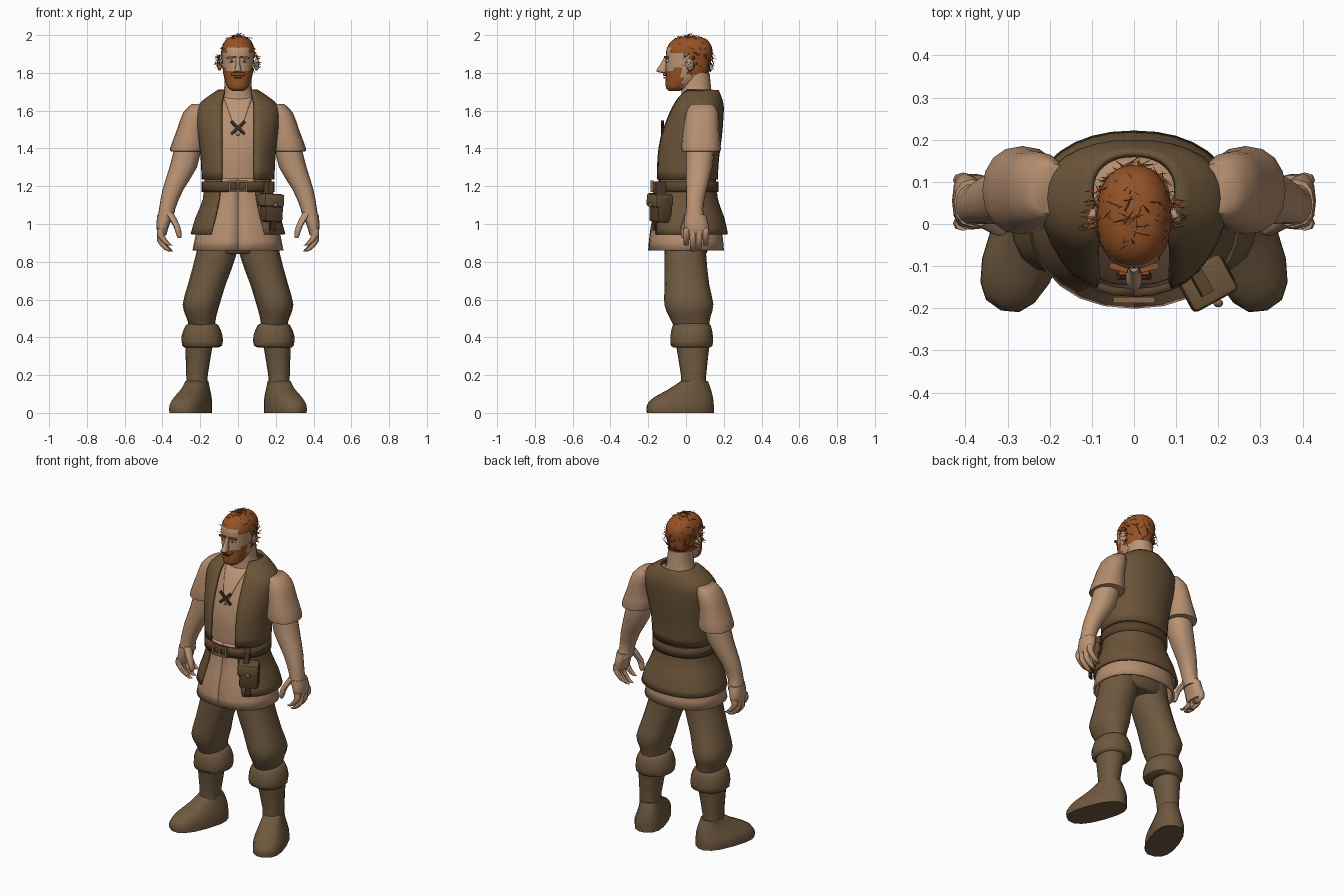
import bpy, bmesh, math, random
from mathutils import Vector, Matrix

cube = bpy.data.objects.get("Cube")
if cube:
    bpy.data.objects.remove(cube)
random.seed(4)


def material(name, *rgb):
    mat = bpy.data.materials.new(name)
    mat.use_nodes = True
    mat.diffuse_color = (*rgb, 1)
    mat.node_tree.nodes["Principled BSDF"].inputs["Base Color"].default_value = (*rgb, 1)
    return mat


cloth = material("brown cloth", .15, .09, .04)
trousers = material("trouser brown", .16, .1, .05)
leather = material("dark leather", .1, .055, .025)
linen = material("tan linen", .46, .27, .16)
skin = material("skin", .5, .3, .18)
hair = material("red hair", .3, .085, .02)
metal = material("dull brass", .25, .14, .07)
dark = material("dark lines", .05, .025, .015)
white = material("eye white", .6, .55, .5)


def finish(name, bm, mats, angle=50):
    bmesh.ops.recalc_face_normals(bm, faces=bm.faces)
    mesh = bpy.data.meshes.new(name)
    bm.to_mesh(mesh)
    bm.free()
    for mat in mats:
        mesh.materials.append(mat)
    obj = bpy.data.objects.new(name, mesh)
    bpy.context.collection.objects.link(obj)
    bpy.ops.object.select_all(action='DESELECT')
    obj.select_set(True)
    bpy.context.view_layer.objects.active = obj
    bpy.ops.object.shade_smooth_by_angle(angle=math.radians(angle))
    return obj


def resample(rings, steps):
    """Smooth curve through the given ring values."""
    rings = [Vector(r) for r in rings]
    out = []
    for i in range(len(rings) - 1):
        a, b = rings[i], rings[i + 1]
        before, after = rings[max(i - 1, 0)], rings[min(i + 2, len(rings) - 1)]
        for k in range(steps):
            t = k / steps
            m0, m1 = (b - before) / 2, (after - a) / 2
            out.append(a + m0 * t + (b - a) * 3 * t * t - (m0 * 2 + m1) * t * t
                       + (m0 + m1 + (a - b) * 2) * t ** 3)
    return out + [rings[-1]]


def loft(name, rings, *mats, side=1, n=16, steps=2, power=.9, turn=0, rule=None, arc=None, thick=.012):
    """Stack of level rings (x, y, z, half width, half depth[, half opening])."""
    bm = bmesh.new()
    rows = []
    for ring in resample(rings, steps):
        x, y, z, rx, ry = ring[:5]
        edge = math.asin(min(1, max(0, ring[5]) / rx) ** (1 / power)) if arc else 0
        start, end = {"back": (edge, math.tau - edge), "front": (-edge, edge), None: (0, math.tau)}[arc]
        row = []
        for i in range(n + bool(arc)):
            t = start + (end - start) * i / n
            s, c = math.sin(t), -math.cos(t)
            p = Vector((math.copysign(abs(s) ** power, s) * rx, math.copysign(abs(c) ** power, c) * ry, 0))
            p = Matrix.Rotation(turn, 3, 'Z') @ p + Vector((x, y, z))
            row.append(bm.verts.new((p.x * side, p.y, p.z)))
        rows.append(row)
    for low, high in zip(rows, rows[1:]):
        for i in range(n):
            j = (i + 1) % len(low)
            bm.faces.new((low[i], low[j], high[j], high[i]))
    if not arc:
        bm.faces.new(rows[0])
        bm.faces.new(rows[-1])
    if rule:
        for f in bm.faces:
            f.material_index = rule(f.calc_center_median())
    obj = finish(name, bm, mats)
    if arc:
        shell = obj.modifiers.new("thickness", 'SOLIDIFY')
        shell.thickness, shell.offset = thick, 0
    return obj


def box(name, centre, size, mat, spin=(0, 0, 0), bevel=0.0):
    bm = bmesh.new()
    bmesh.ops.create_cube(bm, size=1)
    bmesh.ops.scale(bm, vec=size, verts=bm.verts)
    if bevel:
        bmesh.ops.bevel(bm, geom=bm.edges[:], offset=bevel, segments=2, affect='EDGES', profile=.5)
    for axis, a in zip("XYZ", spin):
        bmesh.ops.rotate(bm, verts=bm.verts, matrix=Matrix.Rotation(a, 3, axis))
    bmesh.ops.translate(bm, vec=centre, verts=bm.verts)
    return finish(name, bm, [mat], 35)


def ball(name, centre, size, mat, spin=0):
    bm = bmesh.new()
    bmesh.ops.create_uvsphere(bm, u_segments=10, v_segments=7, radius=1)
    bmesh.ops.scale(bm, vec=size, verts=bm.verts)
    bmesh.ops.rotate(bm, verts=bm.verts, matrix=Matrix.Rotation(spin, 3, 'Z'))
    bmesh.ops.translate(bm, vec=centre, verts=bm.verts)
    return finish(name, bm, [mat])


# Paired limbs
for side, word in ((1, "left_"), (-1, "right_")):
    loft(word + "boot_foot", [(.25, -.03, 0, .09, .185), (.25, -.03, .04, .09, .185), (.24, -.015, .08, .08, .165),
                              (.225, .02, .125, .065, .115), (.217, .045, .17, .055, .07)],
         trousers, side=side, turn=.36, power=.8)
    loft(word + "boot_shaft", [(.217, .04, .12, .057, .07), (.217, .04, .2, .057, .067), (.205, .035, .38, .075, .092)],
         trousers, side=side)
    loft(word + "boot_cuff", [(.2, .03, .345, .075, .085), (.19, .03, .355, .105, .11), (.19, .03, .41, .108, .112),
                              (.19, .03, .465, .085, .1), (.19, .03, .475, .06, .08)], trousers, side=side)
    loft(word + "trouser_leg", [(.19, .03, .45, .065, .09), (.195, .02, .51, .08, .11), (.195, .015, .575, .098, .13),
                                (.165, .005, .68, .1, .118), (.11, -.005, .86, .108, .11), (.1, 0, 1, .1, .11)],
         trousers, side=side)
    loft(word + "sleeve", [(.27, .08, 1.385, .085, .1), (.265, .08, 1.4, .095, .105), (.25, .08, 1.5, .073, .095),
                           (.225, .085, 1.59, .065, .085), (.2, .085, 1.635, .045, .06)], linen, side=side)
    loft(word + "forearm", [(.385, .05, 1.02, .042, .055), (.375, .045, 1.08, .043, .045), (.345, .055, 1.18, .055, .055),
                            (.29, .07, 1.3, .073, .07), (.265, .075, 1.41, .07, .075)], skin, side=side)
    loft(word + "palm", [(.4, .055, .94, .02, .055), (.4, .055, .98, .032, .066), (.385, .05, 1.05, .042, .056)],
         skin, side=side, n=12)
    for i, finger in enumerate(("index", "middle", "ring", "little")):
        y = .002 + .034 * i
        drop = (.03, 0, .005, .03)[i]
        loft(word + finger + "_finger", [(.35, y, .855 + drop, .01, .009), (.37, y, .862 + drop, .016, .014),
                                         (.41, y, .91 + drop, .019, .016), (.405, y, .98, .02, .018)],
             skin, side=side, n=8)
    loft(word + "thumb", [(.31, -.01, .925, .008, .01), (.312, -.01, .94, .014, .016), (.325, -.008, .99, .018, .02),
                          (.365, .02, 1.06, .022, .025)], skin, side=side, n=8)

# Hips, tunic and chest
loft("hips", [(0, 0, .84, .15, .1), (0, 0, .88, .2, .12), (0, 0, 1.1, .16, .12)], trousers)
loft("tunic_skirt", [(0, 0, .86, .235, .195, 0), (0, 0, .98, .21, .182, 0), (0, 0, 1.12, .17, .15, 0),
                     (0, 0, 1.24, .16, .14, 0)], linen, arc="back", n=24)
torso = [(0, 0, 1.2, .165, .145), (0, .005, 1.35, .172, .15), (0, .022, 1.47, .19, .145), (0, .045, 1.57, .195, .125),
         (0, .065, 1.64, .16, .1), (0, .07, 1.675, .09, .075)]
loft("tunic_chest", torso, linen, n=24, steps=3)
openings = (0, 0, .008, .04, .065, .08)
loft("bare_chest", [(*r[:3], r[3] + .004, r[4] + .004, g) for r, g in zip(torso, openings)][2:],
     skin, arc="front", n=8, thick=.004)
for tilt in (-.75, .75):
    box("chest_lace", (0, -.125, 1.51), (.1, .012, .014), dark, (-.2, tilt, 0))

# Sleeveless vest with open front, and its flared tail
loft("vest", [(0, 0, 1.235, .185, .16, .085), (0, .005, 1.35, .19, .162, .085), (0, .022, 1.46, .203, .16, .085),
              (0, .045, 1.56, .215, .145, .085), (0, .06, 1.62, .208, .132, .085), (0, .068, 1.665, .16, .115, .08),
              (0, .078, 1.705, .1, .088, .07)], cloth, arc="back", n=28, thick=.016)
loft("vest_tail", [(0, .015, .945, .245, .2, .14), (0, .01, 1.03, .22, .187, .12), (0, 0, 1.13, .18, .162, .1),
                   (0, 0, 1.25, .17, .15, .085)], cloth, arc="back", n=28, thick=.014)

# Belt, buckle and pouch
loft("belt", [(0, 0, 1.17, .182, .163, 0), (0, 0, 1.225, .182, .163, 0)], leather, arc="back", n=28, thick=.02)
for z in (1.175, 1.225):
    box("buckle_bar", (0, -.18, z), (.1, .014, .012), metal)
for x in (-.045, 0, .045):
    box("buckle_post", (x, -.18, 1.2), (.012, .014, .05), metal)
pouch_turn = (0, .06, .5)
box("pouch_body", (.175, -.135, 1.08), (.11, .085, .14), leather, pouch_turn, .015)
box("pouch_flap", (.172, -.14, 1.125), (.12, .1, .07), cloth, pouch_turn, .012)
box("pouch_strap", (.16, -.14, 1.18), (.03, .06, .09), leather, pouch_turn)
box("pouch_tassel", (.185, -.165, 1.0), (.035, .01, .07), dark, pouch_turn)
ball("pouch_button", (.2, -.188, 1.1), (.012, .01, .012), metal)


# Neck and head, with hair and beard as coloured regions
def head_colour(p):
    if p.z > 1.935 - .3 * max(0, p.y) or (p.y > .005 and p.z > 1.79) or (abs(p.x) > .06 and p.z > 1.9):
        return 1
    if p.z < 1.8 + .45 * max(0, abs(p.x) - .02) and p.y < -.02:
        return 1
    return 0


loft("neck", [(0, .06, 1.63, .11, .085), (0, .055, 1.7, .075, .08), (0, .05, 1.8, .07, .075)], skin)
skull = [(0, -.06, 1.705, .03, .03), (0, -.048, 1.72, .052, .058), (0, -.015, 1.76, .07, .093), (0, .008, 1.81, .08, .115),
         (0, .014, 1.87, .085, .12), (0, .018, 1.92, .088, .122), (0, .02, 1.96, .075, .105), (0, .022, 1.985, .05, .072),
         (0, .022, 1.995, .015, .02)]
loft("head", skull, skin, hair, n=28, steps=3, power=.88, rule=head_colour)
loft("nose", [(0, -.115, 1.8, .015, .015), (0, -.13, 1.81, .02, .028), (0, -.118, 1.84, .012, .022),
              (0, -.1, 1.885, .011, .014)], skin, n=10)
box("moustache", (0, -.113, 1.793), (.075, .02, .018), hair, bevel=.006)
box("mouth", (0, -.116, 1.775), (.04, .008, .007), dark)
for s in (-1, 1):
    ball("ear", (s * .098, .02, 1.845), (.012, .024, .034), skin, s * .4)
    ball("eye", (s * .035, -.098, 1.862), (.015, .008, .008), white)
    ball("iris", (s * .035, -.105, 1.862), (.006, .004, .006), dark)
    box("eyebrow", (s * .036, -.104, 1.882), (.045, .014, .01), hair, (0, s * .1, s * .25))

# Loose locks lying over the scalp and tufts by the ears
bm = bmesh.new()


def lock(root, direction, length, width):
    across = direction.cross(Vector((random.uniform(-1, 1), random.uniform(-1, 1), .5))).normalized() * width
    tip = root + direction * length
    base = [bm.verts.new(root + d) for d in (across, -across, across.cross(direction))]
    end = bm.verts.new(tip)
    for i in range(3):
        bm.faces.new((base[i], base[(i + 1) % 3], end))


middle = Vector((0, .02, 1.87))
while len(bm.verts) < 640:
    out = Vector((random.gauss(0, 1), random.gauss(0, 1), random.gauss(.3, 1))).normalized()
    p = middle + Vector((out.x * .088, out.y * .122, out.z * .125))
    if head_colour(p) and p.z > 1.8 and p.y > -.09:
        flow = out.cross(Vector((random.uniform(-1, 1), random.uniform(-1, 1), random.uniform(-1, 1)))).normalized()
        lock(p, (flow + out * .2).normalized(), random.uniform(.03, .06), .004)
for i in range(24):
    s = 1 if i % 2 else -1
    lock(Vector((s * .095, random.uniform(-.01, .08), random.uniform(1.82, 1.9))),
         Vector((s, random.uniform(-.6, .6), random.uniform(-.6, .5))).normalized(), random.uniform(.025, .045), .005)
finish("hair_locks", bm, [hair], 30)
